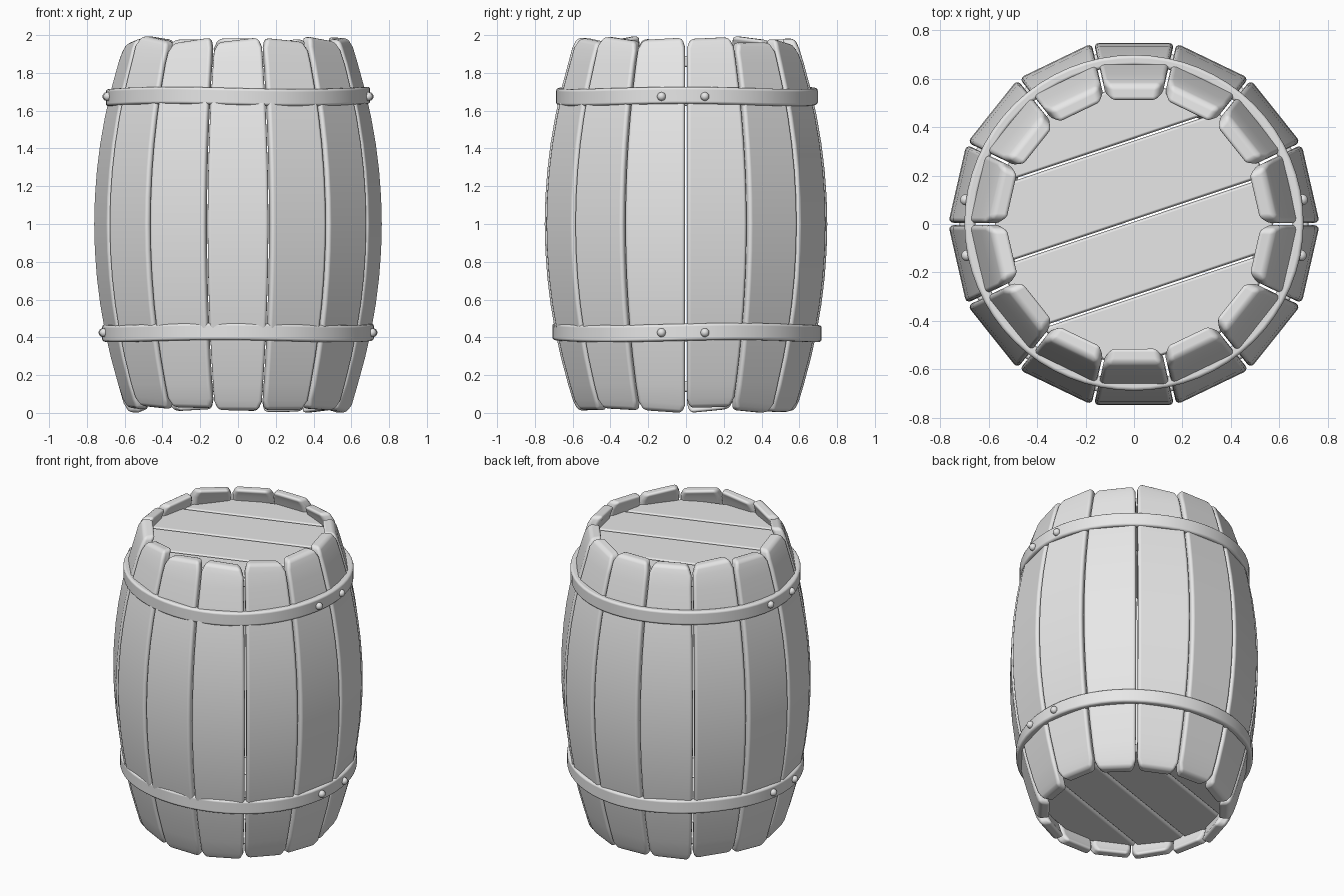
import bpy, bmesh, math, random
from mathutils import Matrix, Vector

random.seed(11)
if "Cube" in bpy.data.objects:
    bpy.data.objects.remove(bpy.data.objects["Cube"], do_unlink=True)

grey = bpy.data.materials.new("plain grey")
grey.use_nodes = True
grey.diffuse_color = (0.8, 0.8, 0.8, 1)
grey.node_tree.nodes["Principled BSDF"].inputs["Base Color"].default_value = (0.8, 0.8, 0.8, 1)

STAVES = 14
STEP = 2 * math.pi / STAVES


def finish(bm, name, bevel=0.0, segments=3):
    """Turn a bmesh into a smooth, softly bevelled object."""
    bmesh.ops.recalc_face_normals(bm, faces=bm.faces)
    for f in bm.faces:
        f.smooth = True
    mesh = bpy.data.meshes.new(name)
    bm.to_mesh(mesh)
    bm.free()
    mesh.materials.append(grey)
    obj = bpy.data.objects.new(name, mesh)
    bpy.context.collection.objects.link(obj)
    if bevel:
        mod = obj.modifiers.new("soft edges", "BEVEL")
        mod.width, mod.segments = bevel, segments
        mod.limit_method, mod.angle_limit = "ANGLE", math.radians(35)
        mod.harden_normals = True
    return obj


def bulge(z):
    """Distance from the axis to the flat outside of a stave."""
    return 0.748 - 0.172 * (z - 1) ** 2


def loft(bm, rings, closed=False):
    """Join matching rings of vertices with quads."""
    loops = [[bm.verts.new(p) for p in ring] for ring in rings]
    pairs = list(zip(loops, loops[1:] + loops[:1])) if closed else list(zip(loops, loops[1:]))
    for a, b in pairs:
        for i in range(len(a)):
            j = (i + 1) % len(a)
            bm.faces.new((a[i], a[j], b[j], b[i]))
    if not closed:
        bm.faces.new(loops[0][::-1])
        bm.faces.new(loops[-1])


# Curved staves with slightly uneven, narrowed ends
for k in range(STAVES):
    bottom = random.uniform(0.0, 0.03)
    top = random.uniform(1.96, 1.985)
    tilt_top, tilt_low = random.uniform(-0.015, 0.015), random.uniform(-0.012, 0.012)
    heights = [bottom, bottom + 0.05] + [0.15 + 1.7 * i / 12 for i in range(13)] + [top - 0.05, top]
    turn = Matrix.Rotation(k * STEP, 3, "Z")
    rings = []
    for n, z in enumerate(heights):
        end = n in (0, len(heights) - 1)
        squeeze = 0.86 if end else 1.0
        outer = bulge(z) - (0.008 if end else 0)
        ring = []
        for r, side in ((outer, -1), (outer, 1), (outer - 0.07, 1), (outer - 0.07, -1)):
            half = (r * math.tan(STEP / 2) - 0.005) * squeeze
            lean = side * (tilt_low if z < 0.1 else tilt_top if z > 1.88 else 0)
            ring.append(turn @ Vector((side * half, -r, max(0, z + lean))))
        rings.append(ring)
    bm = bmesh.new()
    loft(bm, rings)
    finish(bm, f"stave_{k + 1}", 0.022)

# Round ends made from four slanted planks
LID = 0.575
CUTS = (-0.555, -0.284, 0.013, 0.33, 0.56)
for label, low in (("top", 1.83), ("bottom", 0.11)):
    for n, (a, b) in enumerate(zip(CUTS, CUTS[1:])):
        a, b = a + 0.004, b - 0.004
        vs = [a + (b - a) * i / 8 for i in range(9)]
        outline = [(math.sqrt(LID ** 2 - v * v), v) for v in vs]
        outline += [(-x, v) for x, v in reversed(outline)]
        turn = Matrix.Rotation(math.radians(18.5), 3, "Z")
        bm = bmesh.new()
        loft(bm, [[turn @ Vector((x, v, z)) for x, v in outline] for z in (low, low + 0.06)])
        finish(bm, f"{label}_plank_{n + 1}", 0.012, 1)

# Hoops with rivets on both sides
for label, z, radius in (("upper", 1.675, 0.70), ("lower", 0.425, 0.72)):
    rings = []
    for i in range(64):
        a = i * math.tau / 64
        wave = 0.006 * math.sin(3 * a + z)
        ring = []
        for inset, dz in ((0, -0.045), (0, 0.045), (0.045, 0.045), (0.045, -0.045)):
            r = radius - inset
            ring.append((r * math.cos(a), 0.005 + 0.99 * r * math.sin(a), z + dz + wave))
        rings.append(ring)
    bm = bmesh.new()
    loft(bm, rings, closed=True)
    finish(bm, f"{label}_hoop", 0.015)
    for side, word in ((1, "left"), (-1, "right")):
        for y, place in ((-0.13, "front"), (0.10, "back")):
            bm = bmesh.new()
            bmesh.ops.create_uvsphere(bm, u_segments=16, v_segments=10, radius=0.023)
            x = side * (math.sqrt(radius ** 2 - y * y) + 0.002)
            bmesh.ops.translate(bm, verts=bm.verts, vec=(x, y, z))
            finish(bm, f"{label}_{word}_{place}_rivet")
